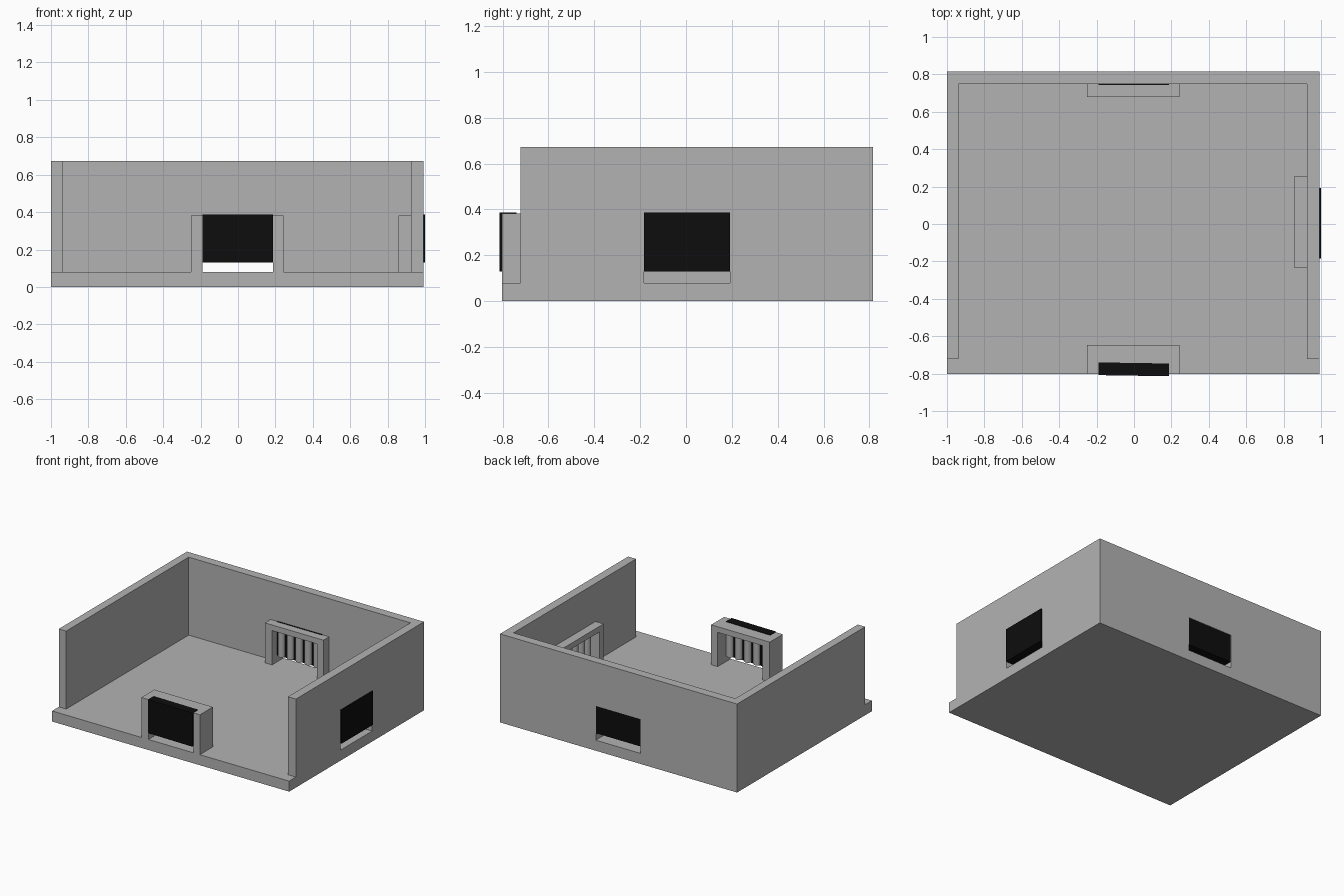
import bpy, bmesh, math
from mathutils import Vector, Matrix

if "Cube" in bpy.data.objects:
    bpy.data.objects.remove(bpy.data.objects["Cube"])


def material(name, value):
    m = bpy.data.materials.new(name)
    m.diffuse_color = (value, value, value, 1)
    m.use_nodes = True
    m.node_tree.nodes["Principled BSDF"].inputs["Base Color"].default_value = m.diffuse_color
    return m


GREY = material("concrete grey", 0.45)
BLACK = material("shutter black", 0.004)


def finish(name, bm, mat):
    bmesh.ops.recalc_face_normals(bm, faces=bm.faces)
    me = bpy.data.meshes.new(name)
    bm.to_mesh(me)
    bm.free()
    me.materials.append(mat)
    ob = bpy.data.objects.new(name, me)
    bpy.context.collection.objects.link(ob)
    return ob


def prism(name, outline, lo, hi, axis, mat=GREY):
    """Extrude a 2D outline along an axis (the outline uses the other two)."""
    bm = bmesh.new()
    place = {'x': lambda a, b, d: (d, a, b),
             'y': lambda a, b, d: (a, d, b),
             'z': lambda a, b, d: (a, b, d)}[axis]
    face = bm.faces.new([bm.verts.new(place(a, b, lo)) for a, b in outline])
    out = bmesh.ops.extrude_face_region(bm, geom=[face])
    move = Vector(place(0, 0, hi - lo))
    bmesh.ops.translate(bm, vec=move,
                        verts=[v for v in out['geom'] if isinstance(v, bmesh.types.BMVert)])
    return finish(name, bm, mat)


def rect(a0, a1, b0, b1):
    return [(a0, b0), (a1, b0), (a1, b1), (a0, b1)]


FLOOR, WALL_TOP, LINTEL, FRAME_TOP = 0.08, 0.672, 0.34, 0.383
O0, O1 = -0.19, 0.187      # opening across
F0, F1 = -0.25, 0.242      # frame across


def doorway(a0, a1, top, shift=0.0):
    """Upright panel outline with a door notch rising from the floor."""
    o0, o1 = O0 + shift, O1 + shift
    return [(a0, FLOOR), (o0, FLOOR), (o0, LINTEL), (o1, LINTEL),
            (o1, FLOOR), (a1, FLOOR), (a1, top), (a0, top)]


# floor and walls
S = 0.006                  # side door offset
prism("floor", rect(-1, 0.992, -0.803, 0.815), 0, FLOOR, 'z')
prism("back_wall", doorway(-1, 0.992, WALL_TOP), 0.748, 0.815, 'y')
prism("left_wall", rect(-0.722, 0.748, FLOOR, WALL_TOP), -1, -0.938, 'x')
prism("right_wall", doorway(-0.722, 0.748, WALL_TOP, S), 0.925, 0.992, 'x')

# door frames
prism("front_door_frame", doorway(F0, F1, FRAME_TOP), -0.803, -0.647, 'y')
prism("back_door_frame", doorway(F0, F1, FRAME_TOP), 0.68, 0.748, 'y')
prism("right_door_frame", doorway(F0 + 0.014, F1 + 0.014, FRAME_TOP, S), 0.857, 0.925, 'x')


# shutters: black outer slab with grey round slats on the room side
def shutter(name, lo, hi, axis, inner, shift=0.0, tilt=0.0):
    slab = prism(name + "_shutter",
                 rect(O0 + shift, O1 + shift, 0.13, FRAME_TOP + 0.003), lo, hi, axis, BLACK)
    if tilt:
        c = Vector((0, (lo + hi) / 2, 0))
        slab.data.transform(Matrix.Translation(c) @ Matrix.Rotation(tilt, 4, 'Z')
                            @ Matrix.Translation(-c))
    bm = bmesh.new()
    pitch = (O1 - O0) / 5
    for i in range(5):
        a = O0 + shift + pitch * (i + 0.5)
        pos = (a, inner, 0.238) if axis == 'y' else (inner, a, 0.238)
        bmesh.ops.create_cone(bm, cap_ends=True, segments=20, radius1=0.027, radius2=0.027,
                              depth=0.206, matrix=Matrix.Translation(pos))
    for f in bm.faces:
        f.smooth = abs(f.normal.z) < 0.5
    slats = finish(name + "_slats", bm, GREY)
    bpy.ops.object.select_all(action='DESELECT')
    slats.select_set(True)
    bpy.context.view_layer.objects.active = slats
    bpy.ops.object.shade_smooth_by_angle(angle=math.radians(40))


shutter("front", -0.811, -0.743, 'y', -0.743, tilt=math.radians(-0.9))
shutter("back", 0.742, 0.81, 'y', 0.742)
shutter("right", 0.932, 1.0, 'x', 0.932, S)
